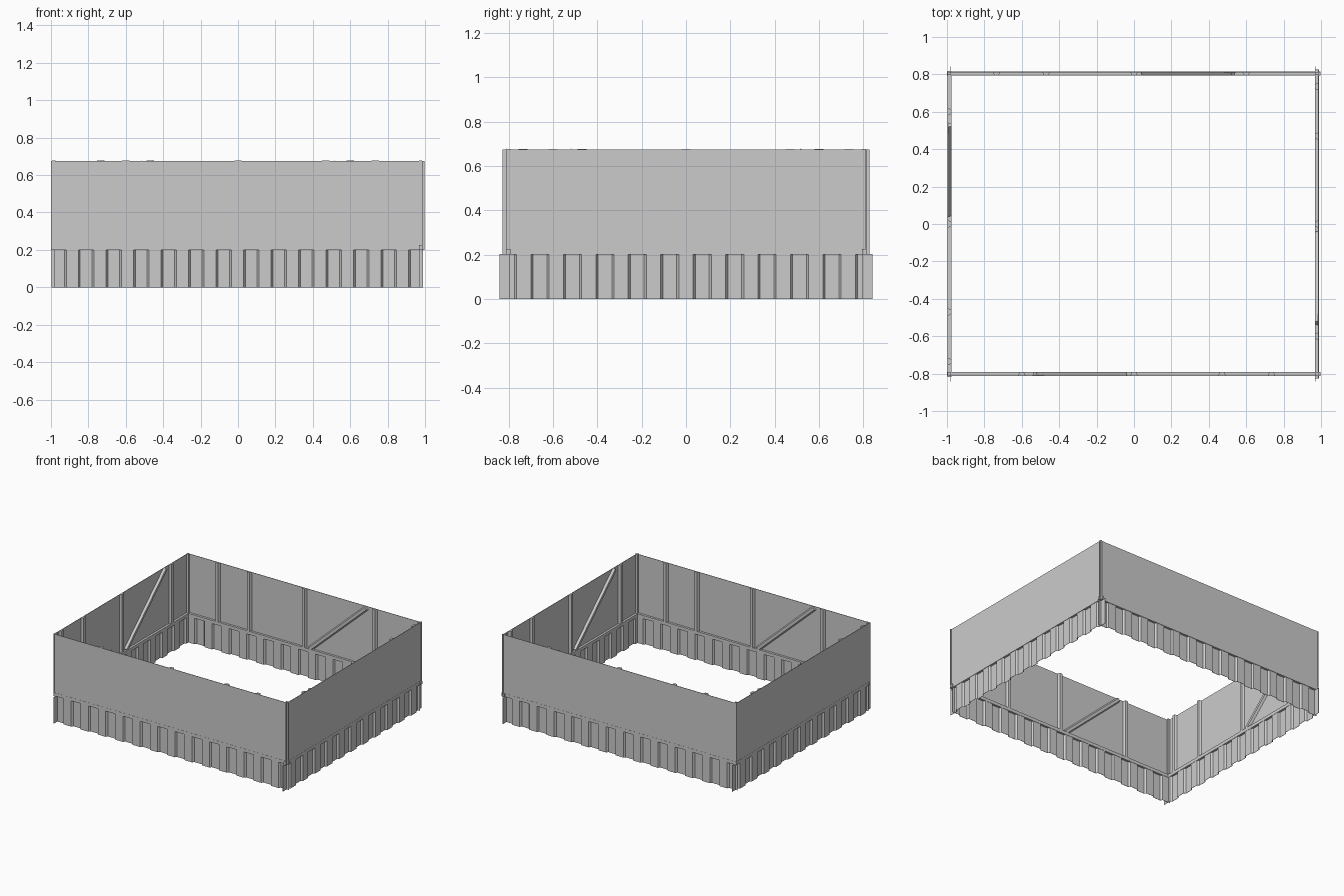
import bpy, bmesh, math
from mathutils import Vector, Matrix

if "Cube" in bpy.data.objects:
    bpy.data.objects.remove(bpy.data.objects["Cube"])


def make(name, verts, faces, mat):
    me = bpy.data.meshes.new(name)
    me.from_pydata([tuple(mat @ Vector(v)) for v in verts], [], faces)
    bm = bmesh.new()
    bm.from_mesh(me)
    bmesh.ops.recalc_face_normals(bm, faces=bm.faces)
    bm.to_mesh(me)
    bm.free()
    ob = bpy.data.objects.new(name, me)
    bpy.context.collection.objects.link(ob)
    return ob


def prism(name, rings, mat):
    """Closed solid between two matching end rings."""
    n = len(rings[0])
    faces = [(i, (i + 1) % n, n + (i + 1) % n, n + i) for i in range(n)]
    faces += [tuple(range(n)), tuple(range(n, 2 * n))]
    return make(name, rings[0] + rings[1], faces, mat)


def box(name, u0, u1, v0, v1, z0, z1, mat):
    ring = lambda z: [(u0, v0, z), (u1, v0, z), (u1, v1, z), (u0, v1, z)]
    return prism(name, [ring(z0), ring(z1)], mat)


def stiffener(name, a, b, mat, half=0.02):
    """Hat-section bar on the inside of the panel, between (u, z) points a and b."""
    d = Vector((b[0] - a[0], 0, b[1] - a[1])).normalized()
    side = Vector((d.z, 0, -d.x))
    profile = [(-half, -0.007), (half, -0.007), (half * 0.55, 0.010), (-half * 0.55, 0.010)]
    rings = [[tuple(Vector((p[0], v, p[1])) + side * s) for s, v in profile] for p in (a, b)]
    return prism(name, rings, mat)


def skirt(name, u0, u1, segments, mat):
    """Thin trapezoid-corrugated sheet with alternating in and out flats."""
    step = (u1 - u0) / segments
    path = []
    for i in range(segments):
        v = -0.007 if i % 2 else 0.007
        path += [(u0 + i * step + (0.005 if i else 0), v),
                 (u0 + (i + 1) * step - (0.005 if i < segments - 1 else 0), v)]
    verts = [(u, v, z) for u, v in path for z in (0, 0.202)]
    faces = [(2 * i, 2 * i + 2, 2 * i + 3, 2 * i + 1) for i in range(len(path) - 1)]
    ob = make(name, verts, faces, mat)
    m = ob.modifiers.new("sheet_thickness", "SOLIDIFY")
    m.thickness = 0.002
    m.offset = 0


# Local frame of each wall: u along the wall, v inward, z up
def wall(name, centre, angle, u0, u1, s0, s1, segments):
    mat = Matrix.Translation((*centre, 0)) @ Matrix.Rotation(angle, 4, 'Z')
    box(name + "_panel", u0, u1, -0.010, -0.007, 0.22, 0.675, mat)
    box(name + "_rail", u0, u1, -0.011, 0.010, 0.20, 0.225, mat)
    skirt(name + "_skirt", s0, s1, segments, mat)
    for i, u in enumerate((-0.6, 0.0, 0.47, 0.735)):
        stiffener(f"{name}_post_{i}", (u, 0.225), (u, 0.677), mat)
    stiffener(name + "_brace", (-0.05, 0.225), (-0.53, 0.665), mat, 0.018)


wall("front", (0, -0.802), 0, -1.0, 0.997, -0.996, 0.99, 27)
wall("back", (0, 0.804), math.pi, -0.997, 1.0, -0.99, 0.996, 27)
wall("right", (0.977, 0), math.pi / 2, -0.827, 0.827, -0.842, 0.842, 23)
wall("left", (-0.987, 0), -math.pi / 2, -0.817, 0.817, -0.842, 0.842, 23)

# Corner posts joining the walls
for i, (x, y) in enumerate([(-0.987, -0.802), (0.977, -0.802), (0.977, 0.804), (-0.987, 0.804)]):
    box(f"corner_post_{i}", -0.008, 0.008, -0.008, 0.008, 0.2, 0.678,
        Matrix.Translation((x, y, 0)))
